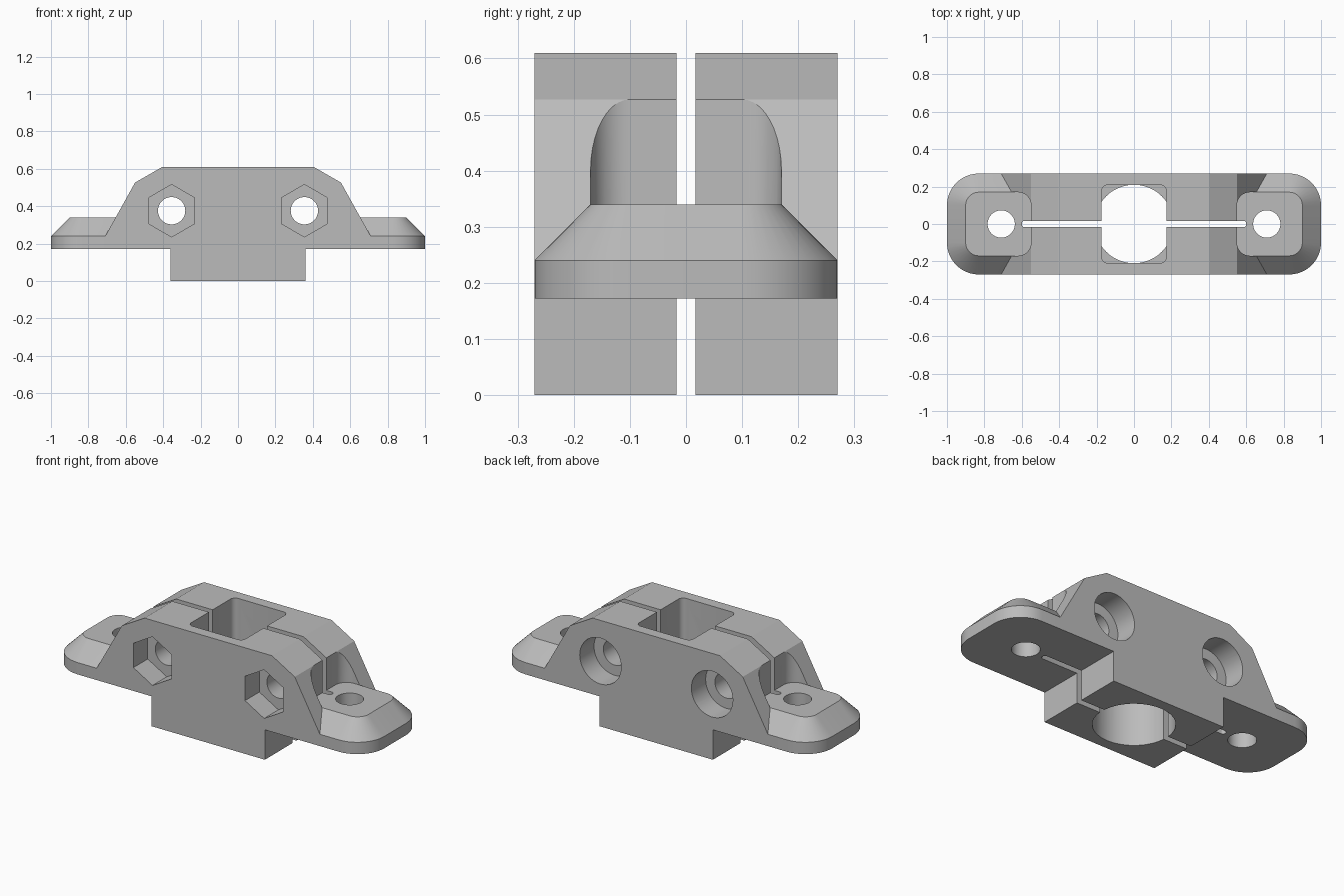
import bpy, bmesh, math
from mathutils import Vector

if "Cube" in bpy.data.objects:
    bpy.data.objects.remove(bpy.data.objects["Cube"])

grey = bpy.data.materials.new("plain grey")
grey.diffuse_color = (0.5, 0.5, 0.5, 1)
grey.use_nodes = True
grey.node_tree.nodes["Principled BSDF"].inputs["Base Color"].default_value = grey.diffuse_color


def loft(name, rings):
    """Closed solid through a list of equal-length point rings."""
    bm = bmesh.new()
    loops = [[bm.verts.new(p) for p in ring] for ring in rings]
    n = len(loops[0])
    for a, b in zip(loops, loops[1:]):
        for i in range(n):
            j = (i + 1) % n
            bm.faces.new((a[i], a[j], b[j], b[i]))
    bm.faces.new(loops[0][::-1])
    bm.faces.new(loops[-1])
    bmesh.ops.recalc_face_normals(bm, faces=bm.faces)
    mesh = bpy.data.meshes.new(name)
    bm.to_mesh(mesh)
    bm.free()
    mesh.materials.append(grey)
    ob = bpy.data.objects.new(name, mesh)
    bpy.context.collection.objects.link(ob)
    return ob


def rounded(x0, x1, y, r, z, seg=10):
    """Rounded rectangle at height z, symmetric in y."""
    pts = []
    corners = [(x1 - r, y - r), (x0 + r, y - r), (x0 + r, r - y), (x1 - r, r - y)]
    for k, (cx, cy) in enumerate(corners):
        for i in range(seg + 1):
            a = math.pi / 2 * (k + i / seg)
            pts.append(Vector((cx + r * math.cos(a), cy + r * math.sin(a), z)))
    return pts


def circle_z(x, r, z, n=48):
    return [(x + r * math.cos(2 * math.pi * i / n),
             r * math.sin(2 * math.pi * i / n), z) for i in range(n)]


def circle_y(x, z, r, y, n=48):
    """Polygon in the XZ plane with a vertex at the top."""
    return [(x + r * math.sin(2 * math.pi * i / n), y,
             z + r * math.cos(2 * math.pi * i / n)) for i in range(n)]


def combine(target, tool, op):
    """Apply a boolean and discard the tool."""
    mod = target.modifiers.new(op, 'BOOLEAN')
    mod.operation, mod.solver, mod.object = op, 'EXACT', tool
    bpy.context.view_layer.objects.active = target
    bpy.ops.object.modifier_apply(modifier=mod.name)
    bpy.data.objects.remove(tool, do_unlink=True)


D = 0.27        # half depth
SX, SZ = 0.355, 0.376   # clamp bolt position

# Clamp body: silhouette extruded front to back
half = [(0.36, 0), (0.36, 0.172), (0.71, 0.172), (0.71, 0.24), (0.55, 0.527), (0.405, 0.61)]
outline = half + [(-x, z) for x, z in reversed(half)]
body = loft("clamp_bracket", [[(x, y, z) for x, z in outline] for y in (-D, D)])

# Rounded clearance above each mounting pad
for s in (-1, 1):
    x0, x1 = sorted((s * 0.55, s * 1.2))
    combine(body, loft("pad_clearance", [rounded(x0, x1, 0.17, 0.07, z)
                                         for z in (0.34, 0.8)]), 'DIFFERENCE')

# Mounting flange with chamfered upper edge
flange = loft("mounting_flange", [rounded(-1, 1, D, 0.17, 0.172),
                                  rounded(-1, 1, D, 0.17, 0.24),
                                  rounded(-0.9, 0.9, 0.17, 0.07, 0.34)])
combine(body, flange, 'UNION')

# Centre opening: square pocket above, round bore below
combine(body, loft("square_pocket", [rounded(-0.173, 0.173, 0.208, 0.03, z, 6)
                                     for z in (0.3, 0.8)]), 'DIFFERENCE')
combine(body, loft("round_bore", [circle_z(0, 0.21, z) for z in (-0.1, 0.32)]), 'DIFFERENCE')

# Clamping slit
combine(body, loft("slit", [rounded(-0.6, 0.6, 0.017, 0.015, z, 4)
                            for z in (-0.1, 0.8)]), 'DIFFERENCE')

for s in (-1, 1):
    # Vertical mounting hole
    combine(body, loft("mount_hole", [circle_z(s * 0.71, 0.073, z)
                                      for z in (0.1, 0.5)]), 'DIFFERENCE')
    # Clamp bolt hole, hex nut recess in front, round counterbore behind
    for r, y0, y1, n in ((0.073, -0.4, 0.4, 48), (0.14, -0.4, -0.14, 6), (0.132, 0.14, 0.4, 48)):
        combine(body, loft("bolt_cut", [circle_y(s * SX, SZ, r, y, n)
                                        for y in (y0, y1)]), 'DIFFERENCE')

# Smooth curved walls, keep edges sharp
bpy.ops.object.select_all(action='DESELECT')
body.select_set(True)
bpy.context.view_layer.objects.active = body
bpy.ops.object.shade_smooth_by_angle(angle=math.radians(25))
